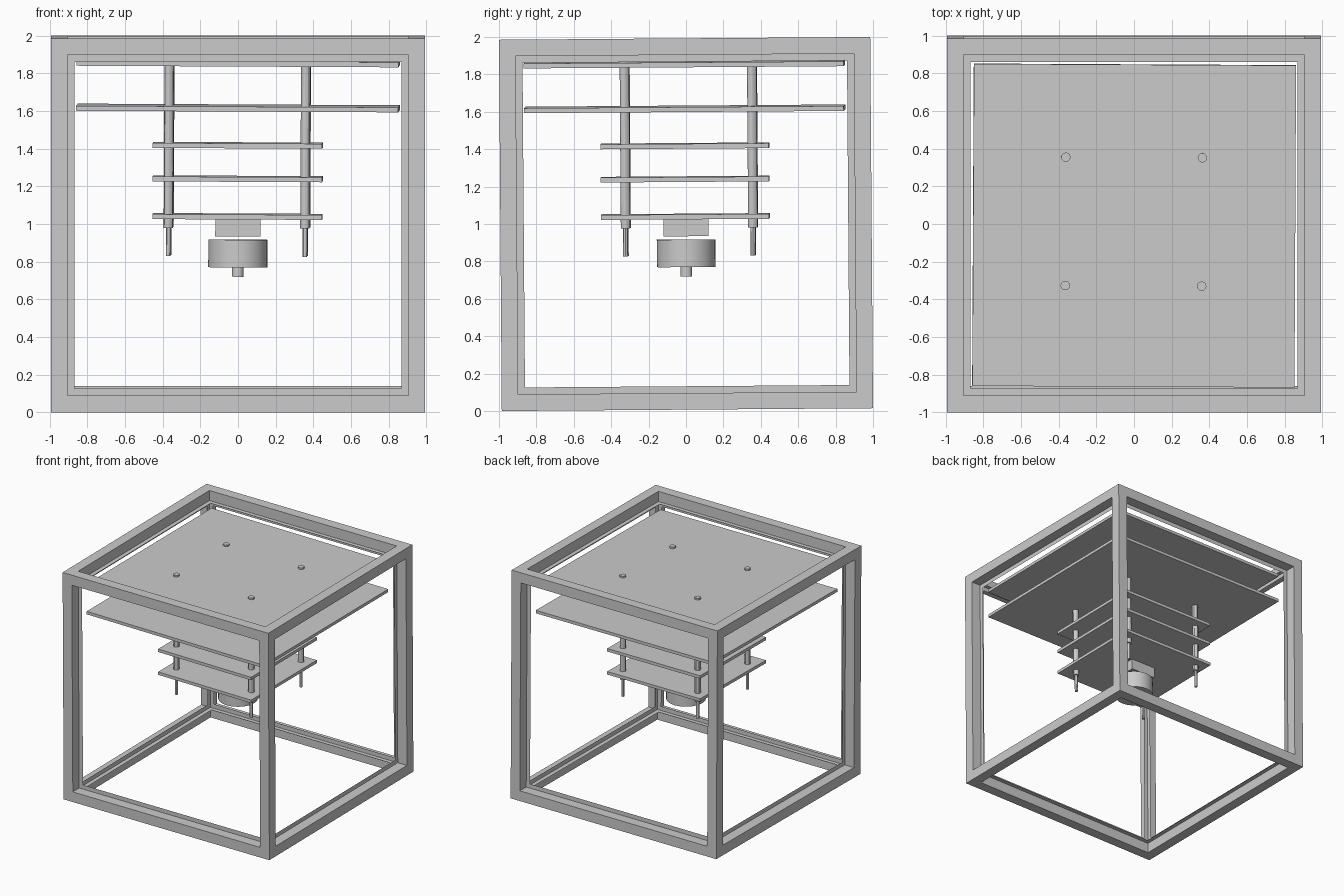
import bpy, bmesh, math
from mathutils import Matrix, Vector

cube = bpy.data.objects.get("Cube")
if cube:
    bpy.data.objects.remove(cube, do_unlink=True)

grey = bpy.data.materials.new("plain_grey")
grey.use_nodes = True
GREY = (0.6, 0.6, 0.6, 1)
grey.diffuse_color = GREY
grey.node_tree.nodes["Principled BSDF"].inputs["Base Color"].default_value = GREY

# The whole model leans slightly; the inner rig also has a small twist
CENTRE = Matrix.Translation((0, 0, 1))
FRAME_LEAN = CENTRE @ Matrix.Rotation(0.0075, 4, 'X')
RIG_LEAN = (CENTRE @ Matrix.Rotation(-0.005, 4, 'Z') @ Matrix.Rotation(0.005, 4, 'Y')
            @ Matrix.Rotation(0.007, 4, 'X') @ CENTRE.inverted())


def finish(name, bm, matrix, smooth=False):
    mesh = bpy.data.meshes.new(name)
    bm.to_mesh(mesh)
    bm.free()
    mesh.materials.append(grey)
    obj = bpy.data.objects.new(name, mesh)
    bpy.context.collection.objects.link(obj)
    obj.matrix_world = matrix
    if smooth:
        bpy.ops.object.select_all(action='DESELECT')
        obj.select_set(True)
        bpy.context.view_layer.objects.active = obj
        bpy.ops.object.shade_smooth_by_angle(angle=math.radians(30))
    return obj


def slab(name, width, z0, z1, x=0, y=0):
    bm = bmesh.new()
    place = (Matrix.Translation((x, y, (z0 + z1) / 2))
             @ Matrix.Diagonal((width, width, z1 - z0, 1)))
    bmesh.ops.create_cube(bm, size=1, matrix=place)
    return finish(name, bm, RIG_LEAN)


def turned(name, x, y, sections, sides):
    """Stack of cylinders, each given as radius, bottom, top."""
    bm = bmesh.new()
    for radius, z0, z1 in sections:
        bmesh.ops.create_cone(bm, cap_ends=True, segments=sides,
                              radius1=radius, radius2=radius, depth=z1 - z0,
                              matrix=Matrix.Translation((x, y, (z0 + z1) / 2)))
    return finish(name, bm, RIG_LEAN, smooth=True)


# Open cube frame: inset every side, push the windows in, remove them
BAR = 0.125
bm = bmesh.new()
bmesh.ops.create_cube(bm, size=1.985)
windows = list(bm.faces)
bmesh.ops.inset_individual(bm, faces=windows, thickness=BAR)
windows = bmesh.ops.extrude_discrete_faces(bm, faces=windows)["faces"]
for face in windows:
    face.normal_update()
    bmesh.ops.translate(bm, verts=face.verts, vec=-BAR * face.normal)
bmesh.ops.delete(bm, geom=windows, context='FACES_ONLY')
bmesh.ops.remove_doubles(bm, verts=bm.verts, dist=0.001)
bmesh.ops.recalc_face_normals(bm, faces=bm.faces)
finish("cube_frame", bm, FRAME_LEAN)

# Two wide plates and three small plates
for name, width, z in (("top_plate", 1.71, 1.855), ("second_plate", 1.71, 1.616),
                       ("upper_small_plate", 0.9, 1.418),
                       ("middle_small_plate", 0.9, 1.24),
                       ("lower_small_plate", 0.9, 1.04)):
    slab(name, width, z - 0.013, z + 0.013, x=-0.003, y=-0.003)

# Four hanging rods with thin tips
for side, x in (("right", -0.368), ("left", 0.357)):
    for end, y in (("front", -0.322), ("back", 0.359)):
        turned(f"{end}_{side}_rod", x, y,
               ((0.025, 0.98, 1.882), (0.013, 0.83, 0.98)), 12)

# Mounting block and motor with its shaft
slab("mounting_block", 0.24, 0.935, 1.03)
turned("motor", 0, 0, ((0.157, 0.77, 0.917), (0.031, 0.72, 0.77)), 32)
